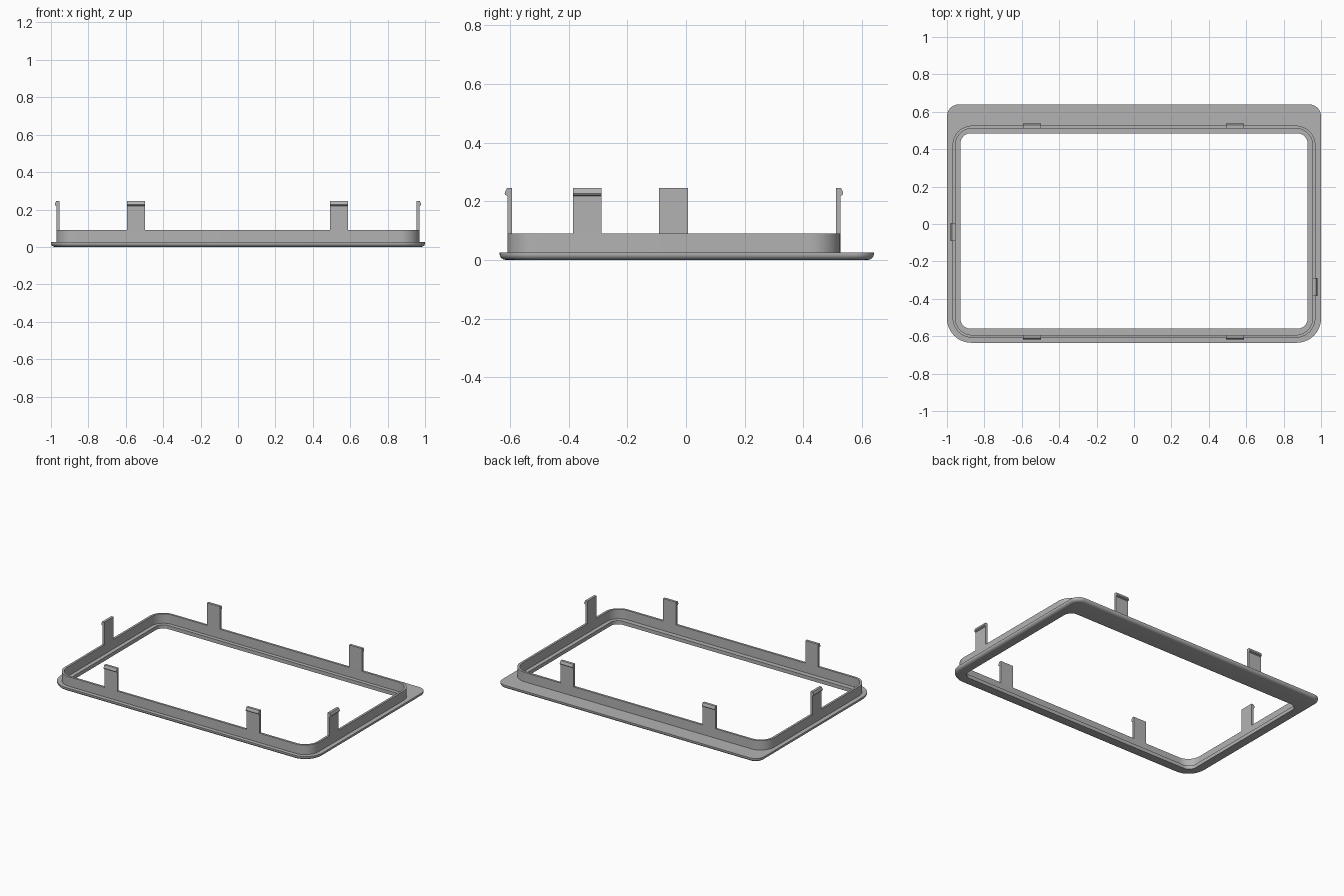
import bpy, bmesh, math
from mathutils import Matrix, Vector

if "Cube" in bpy.data.objects:
    bpy.data.objects.remove(bpy.data.objects["Cube"])

grey = bpy.data.materials.new("plain grey")
grey.diffuse_color = (0.45, 0.45, 0.45, 1)
grey.use_nodes = True
grey.node_tree.nodes["Principled BSDF"].inputs["Base Color"].default_value = grey.diffuse_color


def finish(name, bm):
    bmesh.ops.recalc_face_normals(bm, faces=bm.faces)
    mesh = bpy.data.meshes.new(name)
    bm.to_mesh(mesh)
    bm.free()
    mesh.materials.append(grey)
    obj = bpy.data.objects.new(name, mesh)
    bpy.context.collection.objects.link(obj)
    bpy.context.view_layer.objects.active = obj
    obj.select_set(True)
    bpy.ops.object.shade_smooth_by_angle(angle=math.radians(30))
    obj.select_set(False)
    return obj


def rounded_rect(hx, y0, y1, r_front, r_back, z, steps=12):
    """Points of a rectangle with separate front and back corner radii."""
    corners = [(hx - r_back, y1 - r_back, r_back, 0),
               (-hx + r_back, y1 - r_back, r_back, 90),
               (-hx + r_front, y0 + r_front, r_front, 180),
               (hx - r_front, y0 + r_front, r_front, 270)]
    pts = []
    for cx, cy, r, start in corners:
        for i in range(steps + 1):
            a = math.radians(start + 90 * i / steps)
            pts.append((cx + r * math.cos(a), cy + r * math.sin(a), z))
    return pts


def ring_body(name, rings):
    """Joins a closed cycle of matching loops into a frame."""
    bm = bmesh.new()
    loops = [[bm.verts.new(p) for p in ring] for ring in rings]
    n = len(loops[0])
    for k, a in enumerate(loops):
        b = loops[(k + 1) % len(loops)]
        for i in range(n):
            j = (i + 1) % n
            bm.faces.new((a[i], a[j], b[j], b[i]))
    return finish(name, bm)


# Flat bezel with a rounded lower outer edge
def outer(inset, z):
    return rounded_rect(1 - inset, -0.635 + inset, 0.64 - inset,
                        0.13 - inset, 0.065 - inset, z)


edge = [(0.02, 0.0), (0.012, 0.002), (0.005, 0.007), (0.001, 0.013), (0.0, 0.018), (0.0, 0.025)]
hole = [rounded_rect(0.928, -0.56, 0.485, 0.055, 0.055, z) for z in (0.025, 0.0)]
ring_body("bezel", [outer(i, z) for i, z in edge] + hole)

# Upright wall standing on the bezel
wall_out = [rounded_rect(0.97, -0.608, 0.526, 0.105, 0.105, z) for z in (0.025, 0.09)]
wall_in = [rounded_rect(0.955, -0.593, 0.511, 0.09, 0.09, z) for z in (0.09, 0.025)]
ring_body("wall", wall_out + wall_in)

# Snap clips: side profile (outward, height) swept along the wall
CLIP = [(-0.015, 0.09), (0, 0.09), (0, 0.218), (0.008, 0.222), (0.010, 0.227),
        (0.009, 0.231), (0.002, 0.246), (-0.015, 0.246)]


def clip(name, x, y, angle, width=0.098):
    bm = bmesh.new()
    face = bm.faces.new([bm.verts.new((-width / 2, -o, z)) for o, z in CLIP])
    moved = bmesh.ops.extrude_face_region(bm, geom=[face])["geom"]
    bmesh.ops.translate(bm, vec=Vector((width, 0, 0)),
                        verts=[v for v in moved if isinstance(v, bmesh.types.BMVert)])
    bm.transform(Matrix.Translation((x, y, 0)) @ Matrix.Rotation(math.radians(angle), 4, 'Z'))
    finish(name, bm)


for side, x in (("left", -0.545), ("right", 0.54)):
    clip("front_clip_" + side, x, -0.608, 0)
    clip("back_clip_" + side, x, 0.526, 180)
clip("left_clip", -0.97, -0.043, -90)
clip("right_clip", 0.97, -0.337, 90)
